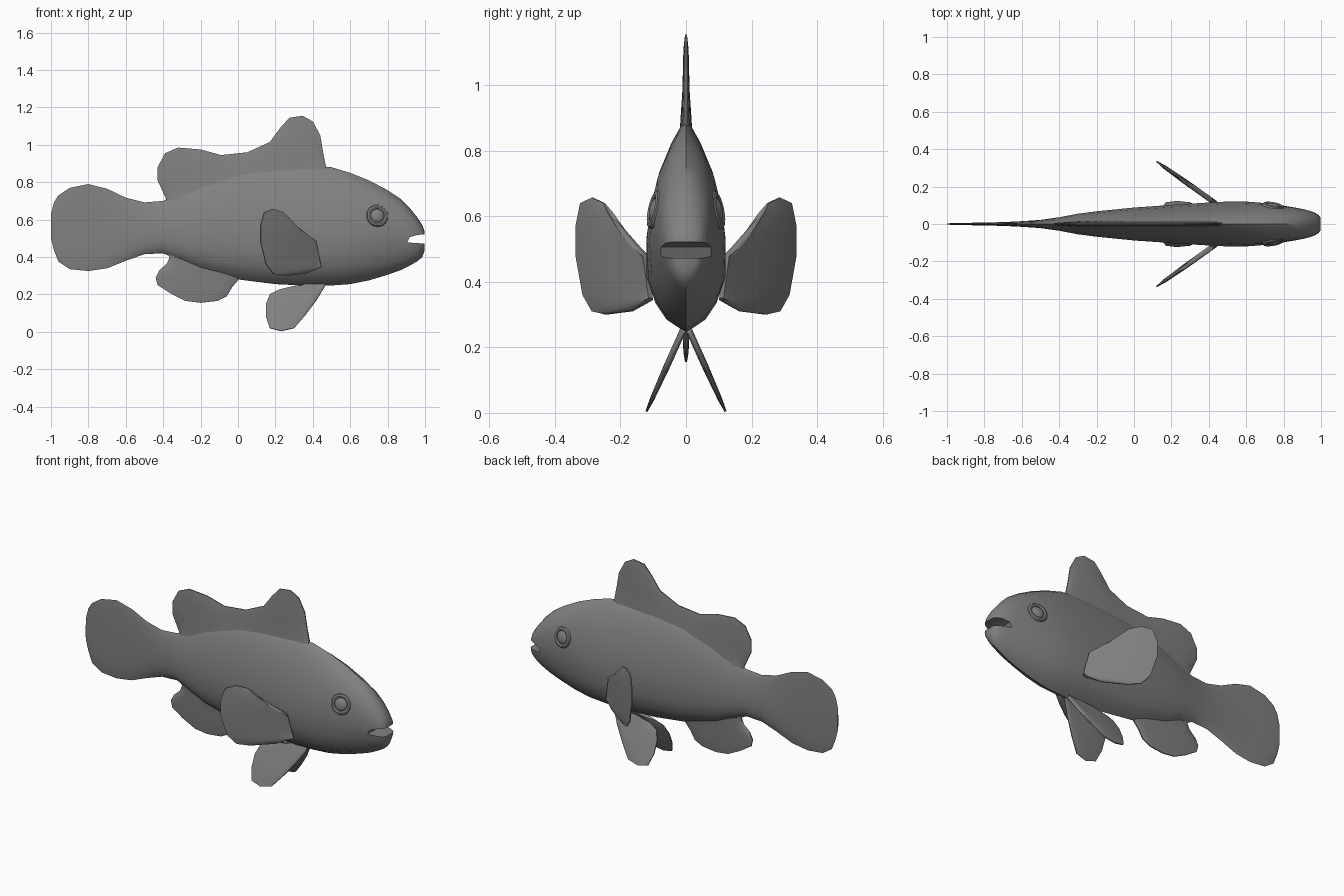
import bpy, bmesh, math
from mathutils import Vector

if "Cube" in bpy.data.objects:
    bpy.data.objects.remove(bpy.data.objects["Cube"])

grey = bpy.data.materials.new("fish_grey")
grey.diffuse_color = (0.22, 0.22, 0.22, 1)
grey.use_nodes = True
grey.node_tree.nodes["Principled BSDF"].inputs["Base Color"].default_value = grey.diffuse_color


def finish(ob, angle=40):
    ob.data.materials.clear()
    ob.data.materials.append(grey)
    bpy.ops.object.select_all(action='DESELECT')
    ob.select_set(True)
    bpy.context.view_layer.objects.active = ob
    bpy.ops.object.shade_smooth_by_angle(angle=math.radians(angle))
    return ob


def mesh_object(name, bm):
    bmesh.ops.recalc_face_normals(bm, faces=bm.faces)
    me = bpy.data.meshes.new(name)
    bm.to_mesh(me)
    bm.free()
    ob = bpy.data.objects.new(name, me)
    bpy.context.collection.objects.link(ob)
    return ob


# Body stations: x, bottom z, top z, half width
STATIONS = [
    (-1.0, .50, .63, .003), (-.985, .44, .69, .004), (-.96, .375, .73, .005),
    (-.9, .335, .77, .006), (-.8, .325, .79, .008), (-.7, .34, .765, .010),
    (-.6, .38, .717, .015), (-.5, .415, .692, .022), (-.4, .42, .70, .036),
    (-.3, .375, .75, .055), (-.2, .33, .80, .068), (0, .28, .86, .088),
    (.2, .255, .885, .102), (.4, .245, .89, .115), (.5, .248, .88, .12),
    (.6, .255, .85, .12), (.7, .275, .81, .112), (.8, .305, .757, .098),
    (.87, .33, .71, .086), (.92, .355, .66, .076), (.96, .378, .61, .064),
    (.985, .40, .572, .052), (.998, .435, .535, .036)]
# Half cross-sections: height fraction, width fraction on the trunk and on the snout
SECTION = [(.06, .5, .38), (.14, .78, .6), (.26, 1, .85), (.46, 1, 1),
           (.62, .88, 1), (.78, .66, .9), (.9, .38, .68), (.97, .16, .35)]


def body_height(x, col):
    for a, b in zip(STATIONS, STATIONS[1:]):
        if a[0] <= x <= b[0]:
            f = (x - a[0]) / (b[0] - a[0])
            return a[col] + (b[col] - a[col]) * f
    return STATIONS[-1][col]


# Body and tail as one loft
bm = bmesh.new()
rings = []
for x, lo, hi, w in STATIONS:
    k = min(1, max(0, (x - .5) / .42))
    side = [(lo + t * (hi - lo), w * (a + (b - a) * k)) for t, a, b in SECTION]
    pts = [(0, lo)] + [(y, z) for z, y in side] + [(0, hi)]
    pts += [(-y, z) for z, y in reversed(side)]
    rings.append([bm.verts.new((x, y, z)) for y, z in pts])
n = len(rings[0])
for a, b in zip(rings, rings[1:]):
    for i in range(n):
        j = (i + 1) % n
        bm.faces.new((a[i], a[j], b[j], b[i]))
bm.faces.new(rings[0])
bm.faces.new(rings[-1])
body = mesh_object("body_and_tail", bm)

# Open mouth cut as a wedge
bm = bmesh.new()
wedge = [(.905, .478), (.918, .506), (.96, .518), (1.05, .527), (1.05, .470), (.96, .474)]
l, r = [[bm.verts.new((x, y, z)) for x, z in wedge] for y in (-.2, .2)]
bm.faces.new(l)
bm.faces.new(r)
for i in range(len(l)):
    j = (i + 1) % len(l)
    bm.faces.new((l[i], l[j], r[j], r[i]))
cutter = mesh_object("mouth_cutter", bm)
cutter.hide_render = True
mod = body.modifiers.new("mouth", 'BOOLEAN')
mod.operation = 'DIFFERENCE'
mod.solver = 'EXACT'
mod.object = cutter
bpy.context.view_layer.objects.active = body
bpy.ops.object.modifier_apply(modifier="mouth")
bpy.data.objects.remove(cutter)
finish(body)


def fin(name, base, tip, thick, place):
    """Thin fin: strips run from the base to the rim; place(x, z) gives the point on its plane."""
    rows = (0, .45, .85, 1)
    o = Vector(place(0, 0))
    normal = (Vector(place(1, 0)) - o).cross(Vector(place(0, 1)) - o).normalized()
    bm = bmesh.new()
    sheets = []
    for s in (1, -1):
        sheet = []
        for f, th in zip(rows, thick):
            sheet.append([bm.verts.new(Vector(place(bx + (tx - bx) * f, bz + (tz - bz) * f))
                                       + normal * th * s)
                          for (bx, bz), (tx, tz) in zip(base, tip)])
        sheets.append(sheet)
        for a, b in zip(sheet, sheet[1:]):
            for i in range(len(a) - 1):
                bm.faces.new((a[i], a[i + 1], b[i + 1], b[i]))
    # Close the edge all round
    p, q = [s[0] + [row[-1] for row in s[1:-1]] + s[-1][::-1]
            + [row[0] for row in s[-2:0:-1]] for s in sheets]
    for i in range(len(p)):
        j = (i + 1) % len(p)
        bm.faces.new((p[i], p[j], q[j], q[i]))
    return finish(mesh_object(name, bm), 50)


def line(a, b, count):
    return [(a[0] + (b[0] - a[0]) * i / (count - 1), a[1] + (b[1] - a[1]) * i / (count - 1))
            for i in range(count)]


# Dorsal and anal fins on the middle plane
dorsal = [(.47, .885), (.455, .96), (.44, 1.05), (.40, 1.125), (.345, 1.155), (.275, 1.145),
          (.225, 1.09), (.17, 1.015), (.05, .96), (-.09, .945), (-.2, .975), (-.32, .985),
          (-.39, .955), (-.43, .88), (-.43, .81), (-.40, .745), (-.38, .70)]
anal = [(0, .275), (-.03, .24), (-.06, .19), (-.11, .165), (-.2, .155), (-.28, .165),
        (-.36, .205), (-.43, .25), (-.44, .29), (-.42, .33), (-.38, .365), (-.365, .40),
        (-.385, .42)]
for name, tip, ends, col, inset in (("dorsal_fin", dorsal, (.46, -.36), 2, -.04),
                                    ("anal_fin", anal, (0, -.36), 1, .04)):
    base = [(x, body_height(x, col) + inset) for x, _ in line((ends[0], 0), (ends[1], 0), len(tip))]
    fin(name, base, tip, (.02, .011, .008, .003), lambda x, z: (x, 0, z))

# Paired fins and eyes, mirrored left and right
pectoral = [(.43, .34), (.36, .31), (.25, .30), (.19, .31), (.15, .36), (.12, .48), (.12, .57),
            (.14, .64), (.19, .657), (.24, .64), (.27, .60), (.32, .56), (.405, .49)]
pelvic = [(.465, .245), (.42, .17), (.36, .09), (.30, .02), (.23, .004), (.17, .02), (.15, .08),
          (.15, .15), (.17, .20), (.22, .225), (.33, .24)]
for side, s in (("left", 1), ("right", -1)):
    fin(side + "_pectoral_fin", line((.44, .35), (.415, .48), len(pectoral)), pectoral,
        (.008, .014, .010, .003), lambda x, z: (x, s * (.115 + .71 * (.43 - x)), z))
    fin(side + "_pelvic_fin", line((.46, .26), (.36, .255), len(pelvic)), pelvic,
        (.007, .010, .007, .003), lambda x, z: (x, s * (.01 + .45 * (.25 - z)), z))
    axis = Vector((.2, s, .22)).normalized()
    turn = axis.to_track_quat('Z', 'Y').to_euler()
    spot = Vector((.745, s * .094, .62))
    bpy.ops.mesh.primitive_torus_add(major_radius=.047, minor_radius=.013, major_segments=24,
                                     minor_segments=8, location=spot, rotation=turn)
    rim = bpy.context.object
    rim.name = side + "_eye_rim"
    finish(rim)
    bpy.ops.mesh.primitive_uv_sphere_add(radius=.038, segments=20, ring_count=10,
                                         location=spot, rotation=turn)
    ball = bpy.context.object
    ball.name = side + "_eye"
    ball.scale = (1, 1, .45)
    finish(ball)
